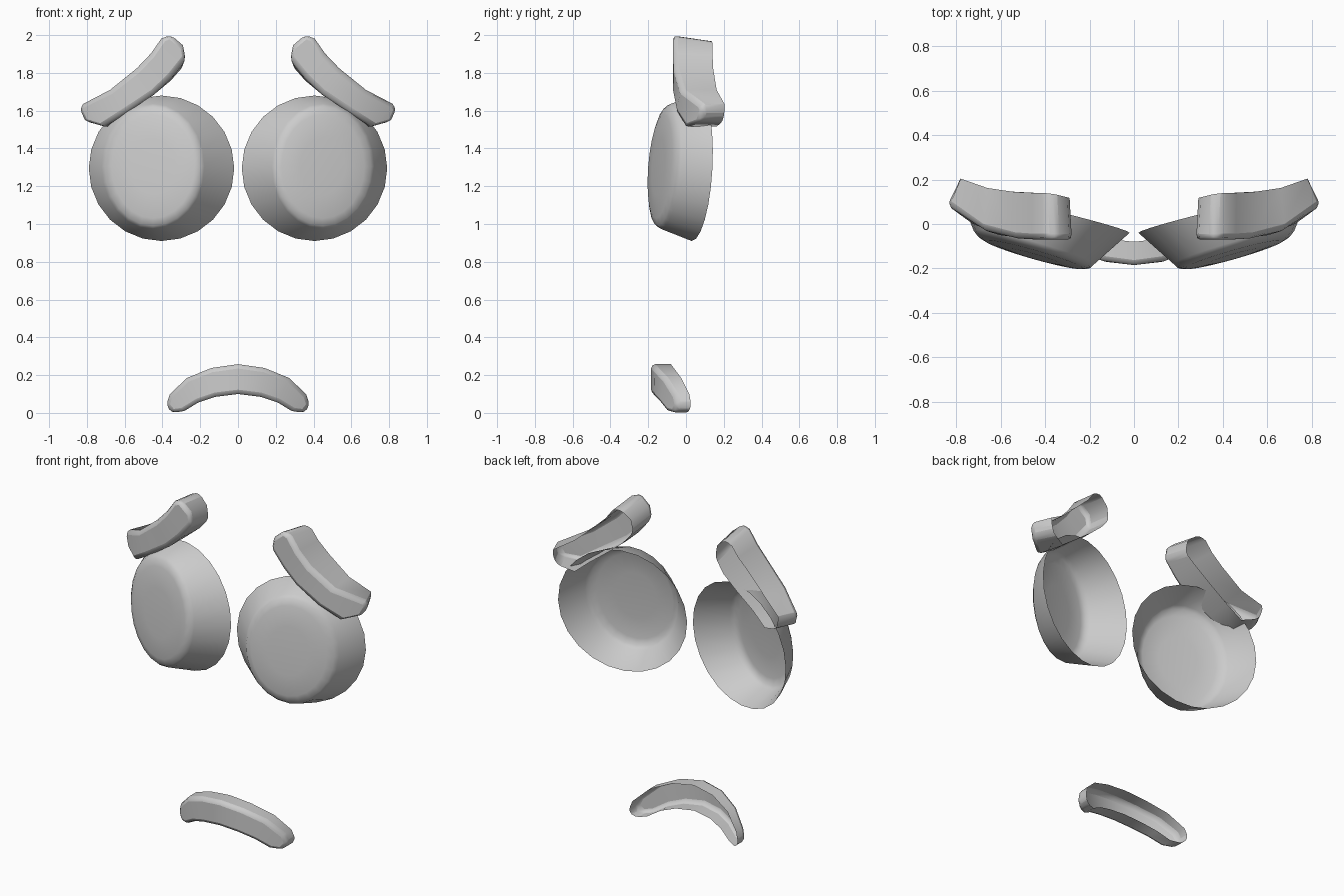
import bpy, bmesh
from math import sin, cos, tau, radians

if "Cube" in bpy.data.objects:
    bpy.data.objects.remove(bpy.data.objects["Cube"])


def finish(name, bm, bevel=0.0):
    bmesh.ops.recalc_face_normals(bm, faces=bm.faces[:])
    mesh = bpy.data.meshes.new(name)
    bm.to_mesh(mesh)
    bm.free()
    obj = bpy.data.objects.new(name, mesh)
    bpy.context.collection.objects.link(obj)
    bpy.ops.object.select_all(action='DESELECT')
    obj.select_set(True)
    bpy.context.view_layer.objects.active = obj
    bpy.ops.object.shade_smooth_by_angle(angle=radians(50))
    if bevel:
        mod = obj.modifiers.new("soft_edges", 'BEVEL')
        mod.width = bevel
        mod.segments = 2
        mod.limit_method = 'ANGLE'
        mod.angle_limit = radians(50)
        # keep the smoothing step last
        bpy.ops.object.modifier_move_to_index(modifier=mod.name, index=0)
    return obj


def eye(name, side, n=24):
    # open-backed cup: centre x, y, z, radii x, z, and y tilt across x, z
    loops = [
        (0.405, 0.050, 1.295, 0.385, 0.385, 0.09, 0.02),
        (0.450, -0.105, 1.305, 0.272, 0.332, 0.075, 0.025),
        (0.450, -0.125, 1.305, 0.255, 0.315, 0.072, 0.025),
        (0.450, -0.138, 1.305, 0.220, 0.275, 0.062, 0.021),
        (0.450, -0.146, 1.305, 0.120, 0.150, 0.034, 0.012),
    ]
    bm = bmesh.new()
    rings = []
    for cx, cy, cz, rx, rz, tx, tz in loops:
        ring = []
        for i in range(n):
            a = tau * i / n
            ring.append(bm.verts.new((side * (cx + rx * cos(a)),
                                      cy + tx * cos(a) + tz * sin(a),
                                      cz + rz * sin(a))))
        rings.append(ring)
    for r, s in zip(rings, rings[1:]):
        for i in range(n):
            j = (i + 1) % n
            bm.faces.new((r[i], r[j], s[j], s[i]))
    bm.faces.new(rings[-1])
    return finish(name, bm)


def trough(name, stations, front, back, side=1, bevel=0.03):
    # bar with front, upper, lower and end walls, open at the back
    bm = bmesh.new()
    secs = []
    for lx, lz, hx, hz, dx, dz in stations:
        pts = [(lx + dx, back(lx + dx), lz + dz), (lx, front(lx), lz),
               (hx, front(hx), hz), (hx + dx, back(hx + dx), hz + dz)]
        secs.append([bm.verts.new((side * x, y, z)) for x, y, z in pts])
    for a, b in zip(secs, secs[1:]):
        for k in range(3):
            bm.faces.new((a[k], a[k + 1], b[k + 1], b[k]))
    bm.faces.new(secs[0])
    bm.faces.new(secs[-1])
    return finish(name, bm, bevel)


# brow stations: lower x, z, upper x, z, shift of the back edge x, z
brow = [
    (0.290, 1.950, 0.355, 2.005, 0.01, -0.03),
    (0.275, 1.870, 0.405, 1.985, 0.01, -0.03),
    (0.355, 1.770, 0.460, 1.905, 0.00, -0.01),
    (0.445, 1.685, 0.535, 1.825, 0.00, 0.00),
    (0.590, 1.590, 0.680, 1.710, -0.02, 0.00),
    (0.710, 1.515, 0.830, 1.635, -0.05, 0.00),
    (0.820, 1.545, 0.845, 1.610, -0.06, 0.00),
]


def brow_front(x):
    return -0.07 + 1.63 * max(0, x - 0.38) ** 3


def brow_back(x):
    return 0.14 + 1.0 * max(0, x - 0.38) ** 3 - 0.25 * max(0, 0.38 - x)


for label, side in (("right", 1), ("left", -1)):
    eye("eye_" + label, side)
    trough("eyebrow_" + label, brow, brow_front, brow_back, side)

# arched mouth, half profile reflected to the other side
half = [
    (0.000, 0.100, 0.000, 0.258, 0, 0),
    (0.120, 0.085, 0.140, 0.238, 0, 0),
    (0.210, 0.055, 0.270, 0.185, 0, 0),
    (0.285, 0.010, 0.360, 0.100, 0, 0),
    (0.350, 0.000, 0.380, 0.040, 0, 0),
]
arch = [(-a, b, -c, d, e, f) for a, b, c, d, e, f in half[:0:-1]] + half
trough("mouth", arch, lambda x: -0.185 + 0.95 * x * x,
       lambda x: -0.08 + 0.75 * x * x, bevel=0.022)
